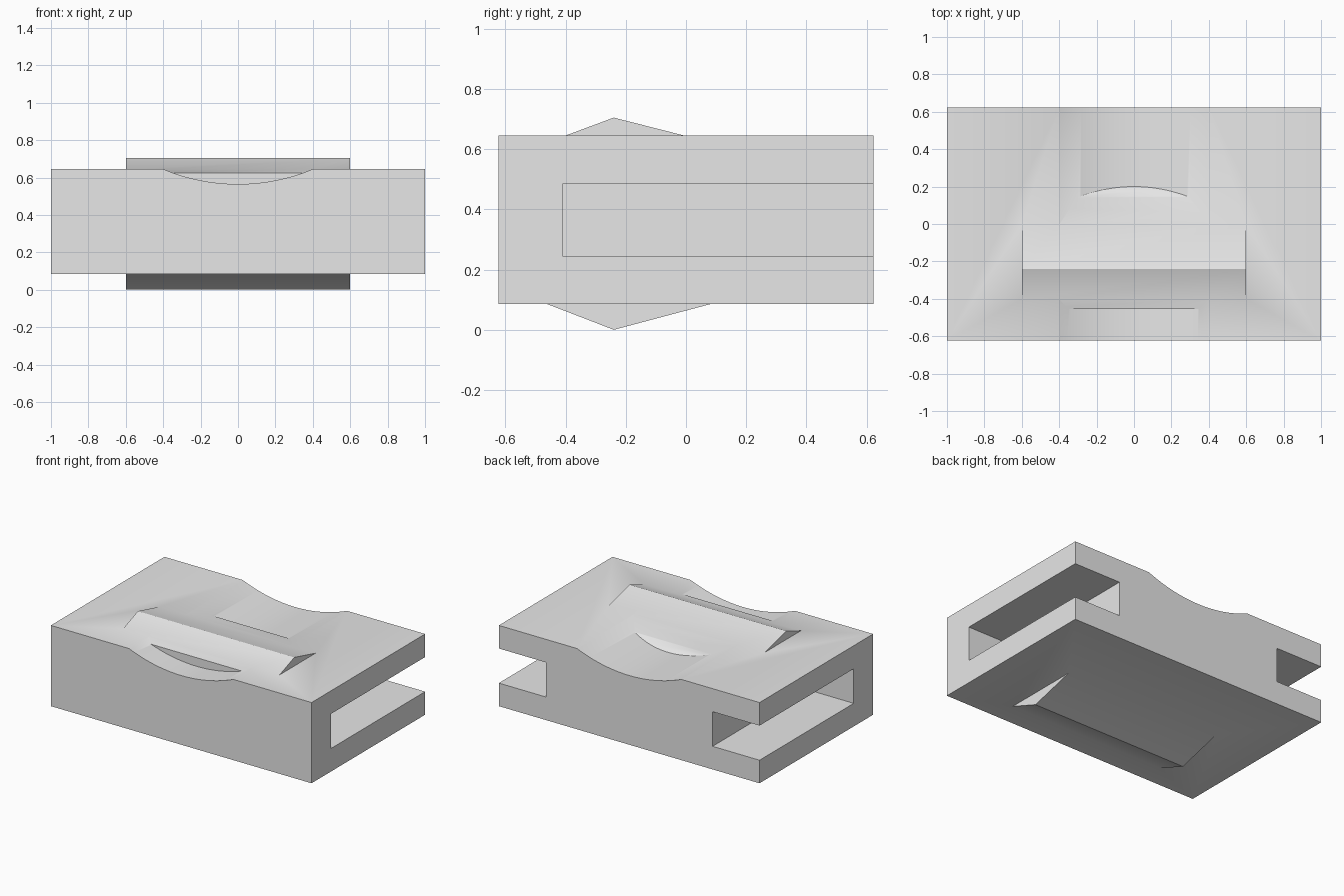
import bpy, bmesh, math

cube = bpy.data.objects.get("Cube")
if cube:
    bpy.data.objects.remove(cube, do_unlink=True)

WIDTH, DEPTH = 2.0, 1.245
BASE, TOP = 0.085, 0.645


def add_object(name, bm):
    """Turn a bmesh into a scene object with outward normals."""
    bmesh.ops.recalc_face_normals(bm, faces=bm.faces[:])
    mesh = bpy.data.meshes.new(name)
    bm.to_mesh(mesh)
    bm.free()
    obj = bpy.data.objects.new(name, mesh)
    bpy.context.collection.objects.link(obj)
    return obj


def box(name, low, high):
    bm = bmesh.new()
    bmesh.ops.create_cube(bm, size=1)
    for v in bm.verts:
        v.co = [h if c > 0 else l for c, l, h in zip(v.co, low, high)]
    return add_object(name, bm)


def prism(name, profile, axis, start, end):
    """Extrude a closed 2D profile along x or y."""
    bm = bmesh.new()
    if axis == "x":
        points = [(start, a, b) for a, b in profile]
        shift = (end - start, 0, 0)
    else:
        points = [(a, start, b) for a, b in profile]
        shift = (0, end - start, 0)
    face = bm.faces.new([bm.verts.new(p) for p in points])
    new = bmesh.ops.extrude_face_region(bm, geom=[face])["geom"]
    verts = [g for g in new if isinstance(g, bmesh.types.BMVert)]
    bmesh.ops.translate(bm, verts=verts, vec=shift)
    return add_object(name, bm)


def combine(target, tool, operation):
    """Apply a boolean and remove the tool."""
    mod = target.modifiers.new(operation, "BOOLEAN")
    mod.operation, mod.object, mod.solver = operation, tool, "EXACT"
    bpy.context.view_layer.objects.active = target
    bpy.ops.object.modifier_apply(modifier=mod.name)
    bpy.data.objects.remove(tool, do_unlink=True)


# Main block
block = box("grooved_block", (-WIDTH / 2, -DEPTH / 2, BASE), (WIDTH / 2, DEPTH / 2, TOP))

# Shallow round groove running front to back
radius, floor, half_angle, steps = 1.04, 0.565, math.radians(27), 48
arc = []
for i in range(steps + 1):
    a = half_angle * (2 * i / steps - 1)
    arc.append((radius * math.sin(a), floor + radius * (1 - math.cos(a))))
groove = prism("groove_cutter", arc, "y", -1, 1)
combine(block, groove, "DIFFERENCE")

# Side slots, open at the sides and the back
for side in (-1, 1):
    xs = sorted((side * 0.64, side * 1.2))
    slot = box("slot_cutter", (xs[0], -0.41, 0.245), (xs[1], 1, 0.485))
    combine(block, slot, "DIFFERENCE")

# Wedge ridges on the top and underside, one body through the block
ridge_profile = [(-0.24, 0), (0.155, 0.105), (0.259, 0.52), (0.145, 0.607),
                 (-0.24, 0.705), (-0.455, 0.625), (-0.455, 0.3), (-0.512, 0.105)]
ridge = prism("ridge", ridge_profile, "x", -0.6, 0.6)
combine(block, ridge, "UNION")

# Single plain grey material
grey = bpy.data.materials.new("plain_grey")
grey.use_nodes = True
color = (0.8, 0.8, 0.8, 1)
grey.diffuse_color = color
grey.node_tree.nodes["Principled BSDF"].inputs["Base Color"].default_value = color
block.data.materials.clear()
block.data.materials.append(grey)
for poly in block.data.polygons:
    poly.material_index = 0

# Smooth groove with sharp corners
bpy.ops.object.select_all(action="DESELECT")
block.select_set(True)
bpy.context.view_layer.objects.active = block
bpy.ops.object.shade_smooth_by_angle(angle=math.radians(30))
